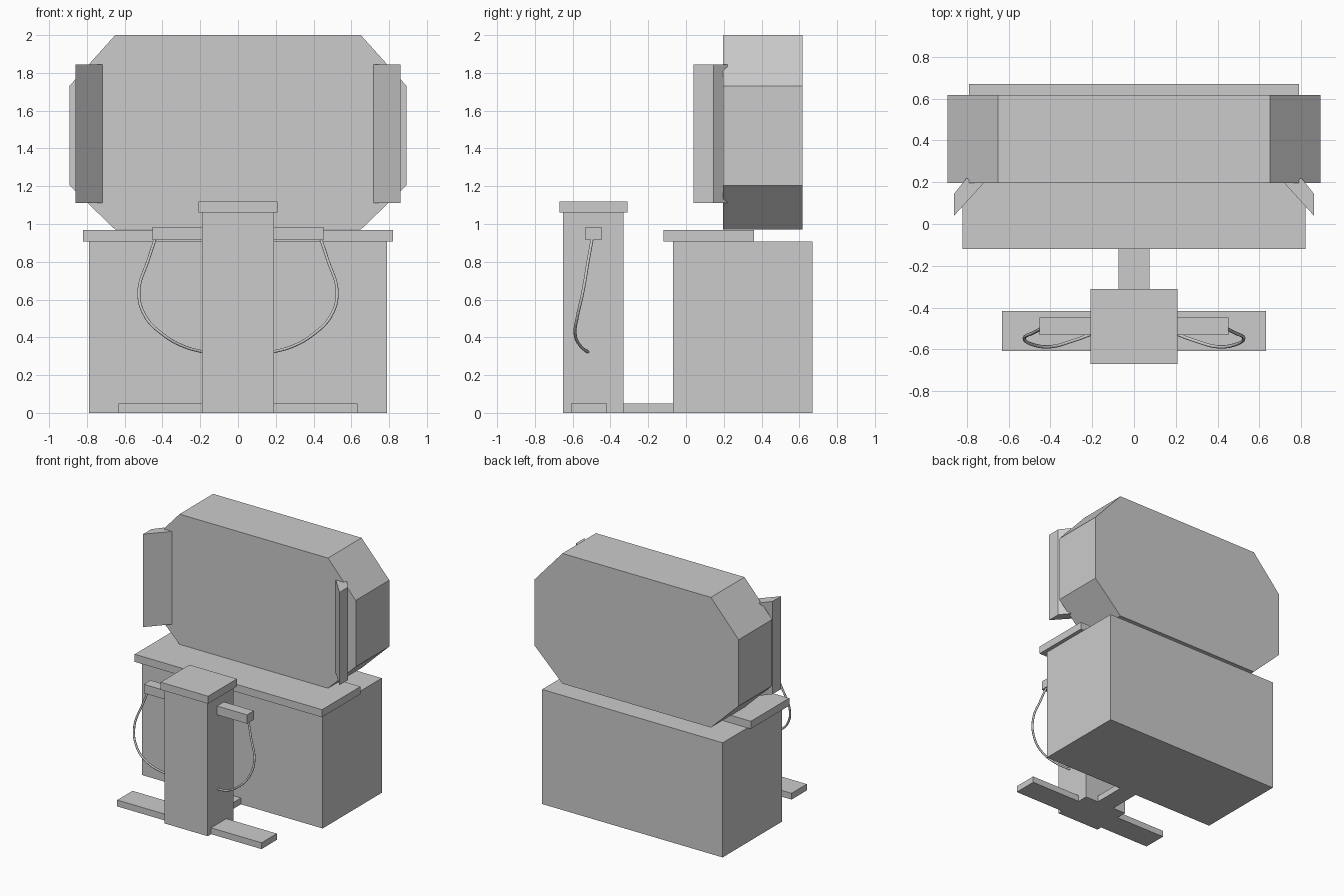
import bpy, bmesh, math
from mathutils import Vector

cube = bpy.data.objects.get("Cube")
if cube:
    bpy.data.objects.remove(cube, do_unlink=True)

# Single grey material
grey = bpy.data.materials.new("plain grey")
grey.use_nodes = True
COLOUR = (0.6, 0.6, 0.6, 1)
grey.diffuse_color = COLOUR
grey.node_tree.nodes["Principled BSDF"].inputs["Base Color"].default_value = COLOUR


def prism(name, outline, depth):
    """Extrude a flat 3D outline along a depth vector."""
    bm = bmesh.new()
    face = bm.faces.new([bm.verts.new(p) for p in outline])
    ext = bmesh.ops.extrude_face_region(bm, geom=[face], use_keep_orig=True)
    verts = [g for g in ext["geom"] if isinstance(g, bmesh.types.BMVert)]
    bmesh.ops.translate(bm, verts=verts, vec=Vector(depth))
    bmesh.ops.recalc_face_normals(bm, faces=bm.faces)
    mesh = bpy.data.meshes.new(name)
    bm.to_mesh(mesh)
    bm.free()
    mesh.materials.append(grey)
    obj = bpy.data.objects.new(name, mesh)
    bpy.context.collection.objects.link(obj)
    return obj


def box(name, half_width, y, z):
    """Box centred on x = 0."""
    w = half_width
    outline = [(-w, y[0], z[0]), (w, y[0], z[0]), (w, y[1], z[0]), (-w, y[1], z[0])]
    return prism(name, outline, (0, 0, z[1] - z[0]))


# Rear cabinet and its counter
box("cabinet", 0.79, (-0.07, 0.67), (0, 0.907))
box("counter", 0.82, (-0.12, 0.36), (0.907, 0.967))

# Front pedestal with cap, cross bar, feet and link to the cabinet
box("pedestal", 0.19, (-0.65, -0.33), (0, 1.06))
box("pedestal_cap", 0.208, (-0.67, -0.31), (1.06, 1.12))
box("cross_bar", 0.452, (-0.532, -0.447), (0.915, 0.985))
box("feet", 0.632, (-0.608, -0.417), (0, 0.05))
box("floor_link", 0.075, (-0.33, -0.07), (0, 0.05))

# Large display head with cut corners
right = [(0.65, 0.97), (0.893, 1.205), (0.893, 1.73), (0.65, 2.0)]
outline = right + [(-x, z) for x, z in reversed(right)]
prism("display_head", [(x, 0.197, z) for x, z in outline], (0, 0.42, 0))

# Angled side wings and hanging hoses, mirrored about x = 0
WING = [(0.715, 0.2), (0.86, 0.04), (0.86, 0.145), (0.80, 0.22), (0.77, 0.2)]
HOSE = [(0.435, -0.495, 0.93), (0.475, -0.517, 0.81), (0.525, -0.546, 0.64),
        (0.49, -0.575, 0.51), (0.40, -0.587, 0.417), (0.29, -0.558, 0.353),
        (0.175, -0.515, 0.32)]
for side, sign in (("left", 1), ("right", -1)):
    prism(side + "_wing", [(sign * x, y, 1.11) for x, y in WING], (0, 0, 0.735))

    curve = bpy.data.curves.new(side + "_hose", "CURVE")
    curve.dimensions = "3D"
    curve.bevel_depth = 0.008
    curve.bevel_resolution = 2
    curve.resolution_u = 6
    curve.use_fill_caps = True
    spline = curve.splines.new("BEZIER")
    spline.bezier_points.add(len(HOSE) - 1)
    for point, (x, y, z) in zip(spline.bezier_points, HOSE):
        point.co = (sign * x, y, z)
        point.handle_left_type = point.handle_right_type = "AUTO"
    curve.materials.append(grey)
    hose = bpy.data.objects.new(side + "_hose", curve)
    bpy.context.collection.objects.link(hose)

    # Turn the hose into a smooth mesh
    bpy.ops.object.select_all(action="DESELECT")
    hose.select_set(True)
    bpy.context.view_layer.objects.active = hose
    bpy.ops.object.convert(target="MESH")
    bpy.ops.object.shade_smooth_by_angle(angle=math.radians(50))
